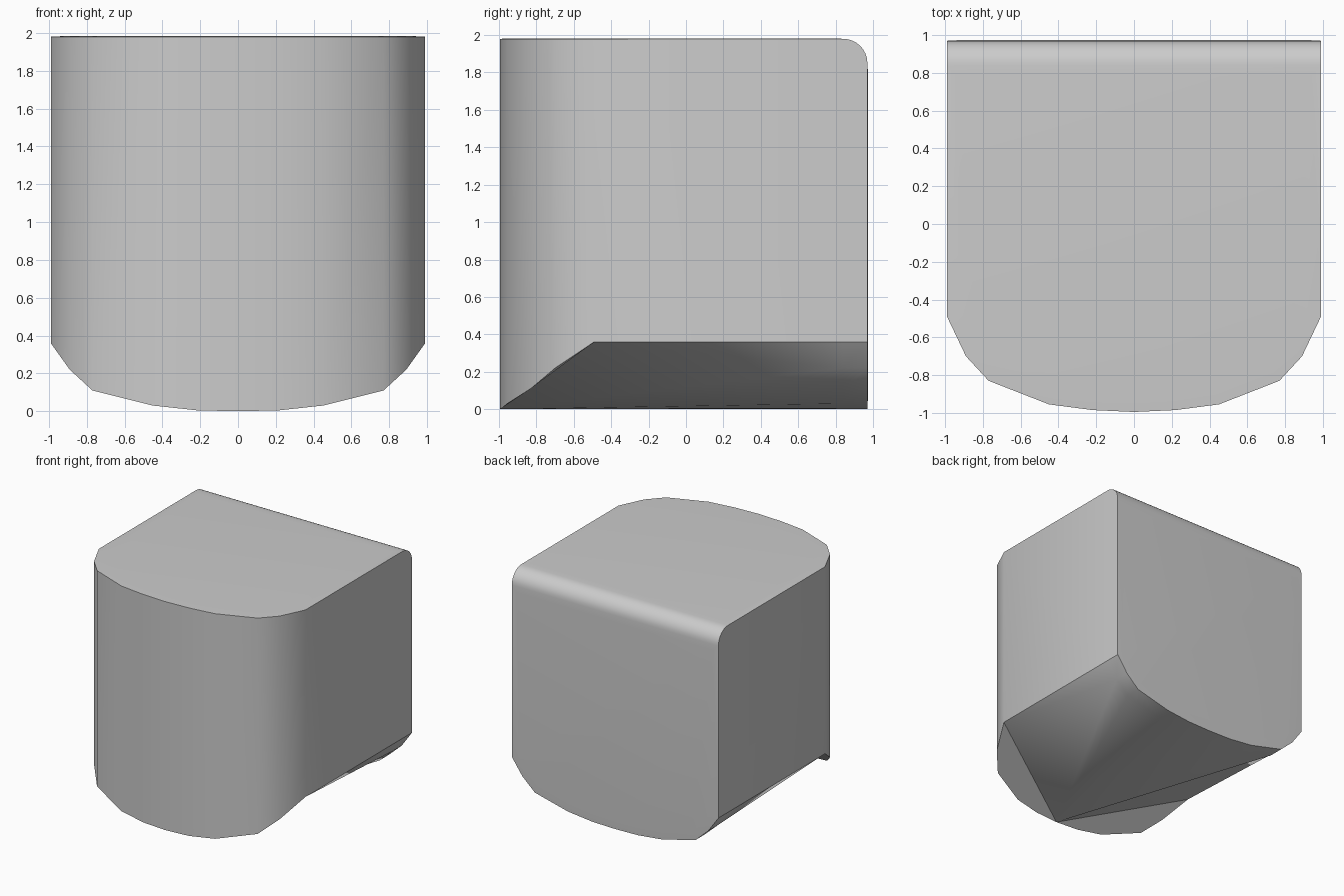
import bpy, bmesh, math

cube = bpy.data.objects.get("Cube")
if cube:
    bpy.data.objects.remove(cube, do_unlink=True)

grey = bpy.data.materials.new("plain grey")
grey.use_nodes = True
grey.diffuse_color = (0.6, 0.6, 0.6, 1)
grey.node_tree.nodes["Principled BSDF"].inputs["Base Color"].default_value = (0.6, 0.6, 0.6, 1)

TOP, BACK, RADIUS = 1.98, 0.97, 0.13
ROLL = BACK - RADIUS

# Half outline shared by the bowed front and the bowed underside: x, front y, bottom z
half = [(0, -0.995, 0), (0.22, -0.985, 0.005), (0.45, -0.955, 0.03),
        (0.77, -0.83, 0.11), (0.89, -0.7, 0.22), (0.99, -0.49, 0.36)]
arc = [(-x, y, z) for x, y, z in reversed(half[1:])] + half
mid, last = len(half) - 1, len(arc) - 1

bm = bmesh.new()


def row(points):
    return [bm.verts.new(p) for p in points]


def strip(a, b):
    for i in range(len(a) - 1):
        bm.faces.new((a[i], a[i + 1], b[i + 1], b[i]))


front_low = row(arc)
front_high = row([(x, y, TOP) for x, y, z in arc])
back_low = row([(x, ROLL, z) for x, y, z in arc])
back_edge = row([(x, BACK, z) for x, y, z in arc])

# Rounded edge between the top and the back
roll = []
for i in range(9):
    a = math.radians(90 * i / 8)
    y, z = ROLL + RADIUS * math.sin(a), TOP - RADIUS + RADIUS * math.cos(a)
    roll.append(row([(-0.99, y, z), (0.99, y, z)]))
for a, b in zip(roll, roll[1:]):
    strip(a, b)

# Bowed front wall and the curved lip under the back
strip(front_low, front_high)
strip(back_low, back_edge)

# Top and back panels
top = bm.faces.new(front_high + [roll[0][1], roll[0][0]])
back = bm.faces.new(back_edge + [roll[-1][1], roll[-1][0]])

# Flat side walls
for side, end in ((0, 0), (1, last)):
    bm.faces.new([front_low[end], front_high[end]] + [r[side] for r in roll]
                 + [back_edge[end], back_low[end]])

# Underside: sloped front cap, a fan to the back lip, and side slopes
tip = front_low[mid]
for i in range(1, last - 1):
    bm.faces.new((tip, back_low[i], back_low[i + 1]))
for end, inner, points in ((0, 1, front_low[:mid + 1]), (last, last - 1, front_low[mid:])):
    bm.faces.new(points)
    bm.faces.new((tip, front_low[end], back_low[inner]))
    bm.faces.new((front_low[end], back_low[end], back_low[inner]))

bmesh.ops.recalc_face_normals(bm, faces=bm.faces)

# Faint raised panels on the top and back
for panel in (top, back):
    bmesh.ops.inset_region(bm, faces=[panel], thickness=0.075, depth=0.003)

mesh = bpy.data.meshes.new("rounded_block")
bm.to_mesh(mesh)
bm.free()
mesh.materials.append(grey)
block = bpy.data.objects.new("rounded_block", mesh)
bpy.context.collection.objects.link(block)

bpy.ops.object.select_all(action="DESELECT")
block.select_set(True)
bpy.context.view_layer.objects.active = block
bpy.ops.object.shade_smooth_by_angle(angle=math.radians(35))
